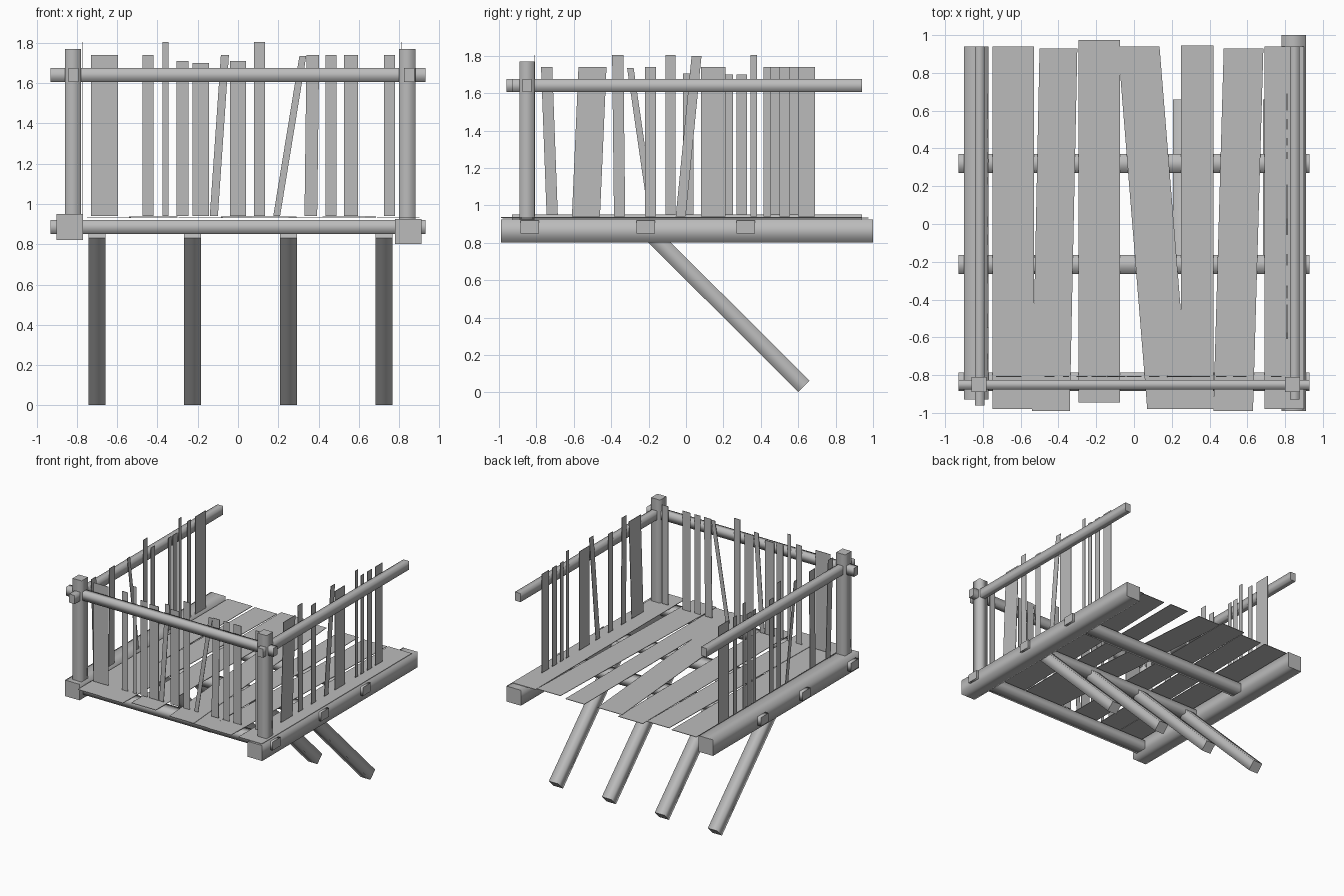
import bpy
from mathutils import Vector

old = bpy.data.objects.get("Cube")
if old:
    bpy.data.objects.remove(old, do_unlink=True)

wood = bpy.data.materials.new("weathered grey wood")
wood.use_nodes = True
GREY = (0.5, 0.5, 0.5, 1)
wood.diffuse_color = GREY
wood.node_tree.nodes["Principled BSDF"].inputs["Base Color"].default_value = GREY

QUADS = [(3, 2, 1, 0), (4, 5, 6, 7), (0, 1, 5, 4), (1, 2, 6, 5), (2, 3, 7, 6), (3, 0, 4, 7)]


def prism(name, start, end, smooth):
    """Join two four-cornered ends; the sides may be softly shaded, the ends stay crisp."""
    mesh = bpy.data.meshes.new(name)
    mesh.from_pydata([tuple(p) for p in start + end], [], QUADS)
    mesh.materials.append(wood)
    for i, face in enumerate(mesh.polygons):
        face.use_smooth = smooth and i > 1
    if smooth:
        for edge in mesh.edges:
            a, b = edge.vertices
            edge.use_edge_sharp = (a < 4) == (b < 4)
    obj = bpy.data.objects.new(name, mesh)
    bpy.context.collection.objects.link(obj)
    return obj


def beam(name, a, b, width, height):
    """Rectangular timber running from a to b."""
    a, b = Vector(a), Vector(b)
    axis = (b - a).normalized()
    hint = Vector((0, 1, 0)) if abs(axis.z) > 0.9 else Vector((0, 0, 1))
    side = axis.cross(hint).normalized() * width / 2
    up = side.cross(axis).normalized() * height / 2
    ring = [-side - up, side - up, side + up, -side + up]
    return prism(name, [a + r for r in ring], [b + r for r in ring], True)


def board(name, corners, depth):
    """Thin board from four corners, given thickness along depth."""
    corners, depth = [Vector(c) for c in corners], Vector(depth)
    normal = (corners[1] - corners[0]).cross(corners[2] - corners[0])
    if normal.dot(depth) < 0:
        corners.reverse()
    return prism(name, corners, [c + depth for c in corners], False)


# Side beams of the platform
beam("left_side_beam", (0.845, -0.99, 0.863), (0.845, 1, 0.863), 0.13, 0.125)
beam("right_side_beam", (-0.835, -0.93, 0.885), (-0.835, 0.94, 0.885), 0.13, 0.13)

# Cross beams, with a slanted row of braces under the middle one
for label, y in (("front", -0.835), ("middle", -0.215), ("back", 0.32)):
    beam(label + "_cross_beam", (-0.93, y, 0.885), (0.93, y, 0.885), 0.1, 0.07)
for i in range(4):
    x = -0.7 + i * 0.475
    beam("brace_%d" % (i + 1), (x, 0.63, 0.033), (x, -0.2, 0.86), 0.085, 0.085)

# Corner posts and rails
for label, x in (("left", 0.84), ("right", -0.82)):
    beam(label + "_post", (x, -0.85, 0.9), (x, -0.85, 1.77), 0.08, 0.08)
beam("front_rail", (-0.93, -0.85, 1.64), (0.93, -0.85, 1.64), 0.05, 0.07)
beam("left_rail", (0.85, -0.93, 1.64), (0.85, 0.94, 1.64), 0.05, 0.07)
beam("right_rail", (-0.817, -0.96, 1.64), (-0.817, 0.94, 1.64), 0.05, 0.07)

# Floor planks: back left x, front left x, width, back y, front y
planks = [(-0.75, -0.75, 0.22, 0.94, -0.98), (-0.5, -0.54, 0.2, 0.93, -0.99),
          (-0.295, -0.295, 0.22, 0.975, -0.945), (-0.085, 0.07, 0.22, 0.94, -0.98),
          (0.25, 0.25, 0.17, 0.945, -0.98), (0.475, 0.42, 0.21, 0.93, -0.99),
          (0.69, 0.69, 0.21, 0.94, -0.98)]
for i, (xb, xf, w, yb, yf) in enumerate(planks):
    z = 0.93 + 0.003 * (i % 2)
    board("floor_plank_%d" % (i + 1),
          [(xf, yf, z), (xf + w, yf, z), (xb + w, yb, z), (xb, yb, z)], (0, 0, 0.004))


def pickets(name, slats, place, depth):
    """Row of slats: start at foot, start at top, width, top height."""
    for i, (foot, top, w, h) in enumerate(slats):
        flat = [(foot, 0.94), (foot + w, 0.94), (top + w, h), (top, h)]
        board("%s_picket_%d" % (name, i + 1), [place(s, z) for s, z in flat], depth)


front = [(-0.73, -0.73, 0.135, 1.74), (-0.475, -0.475, 0.055, 1.74), (-0.375, -0.375, 0.03, 1.805),
         (-0.305, -0.305, 0.06, 1.71), (-0.225, -0.225, 0.08, 1.7), (-0.14, -0.085, 0.04, 1.74),
         (-0.04, -0.04, 0.08, 1.71), (0.08, 0.08, 0.055, 1.805), (0.175, 0.305, 0.034, 1.735),
         (0.33, 0.34, 0.063, 1.74), (0.435, 0.435, 0.055, 1.74), (0.525, 0.525, 0.07, 1.74),
         (0.725, 0.725, 0.055, 1.74)]
left = [(-0.61, -0.575, 0.15, 1.74), (-0.385, -0.395, 0.06, 1.805), (-0.22, -0.22, 0.06, 1.74),
        (-0.055, 0.03, 0.053, 1.8), (0.08, 0.08, 0.13, 1.74), (0.345, 0.345, 0.035, 1.805),
        (0.415, 0.415, 0.04, 1.74), (0.5, 0.5, 0.055, 1.74), (0.6, 0.6, 0.09, 1.74)]
right = [(-0.745, -0.775, 0.06, 1.74), (-0.55, -0.545, 0.07, 1.74), (-0.2, -0.315, 0.035, 1.735),
         (-0.11, -0.11, 0.055, 1.805), (-0.015, -0.015, 0.055, 1.705), (0.21, 0.21, 0.04, 1.7),
         (0.27, 0.27, 0.055, 1.7), (0.345, 0.345, 0.035, 1.805), (0.455, 0.455, 0.045, 1.74),
         (0.555, 0.555, 0.135, 1.74)]
pickets("front", front, lambda s, z: (s, -0.81, z), (0, 0.004, 0))
pickets("left", left, lambda s, z: (0.812, s, z), (-0.004, 0, 0))
pickets("right", right, lambda s, z: (-0.775, s, z), (0.004, 0, 0))
